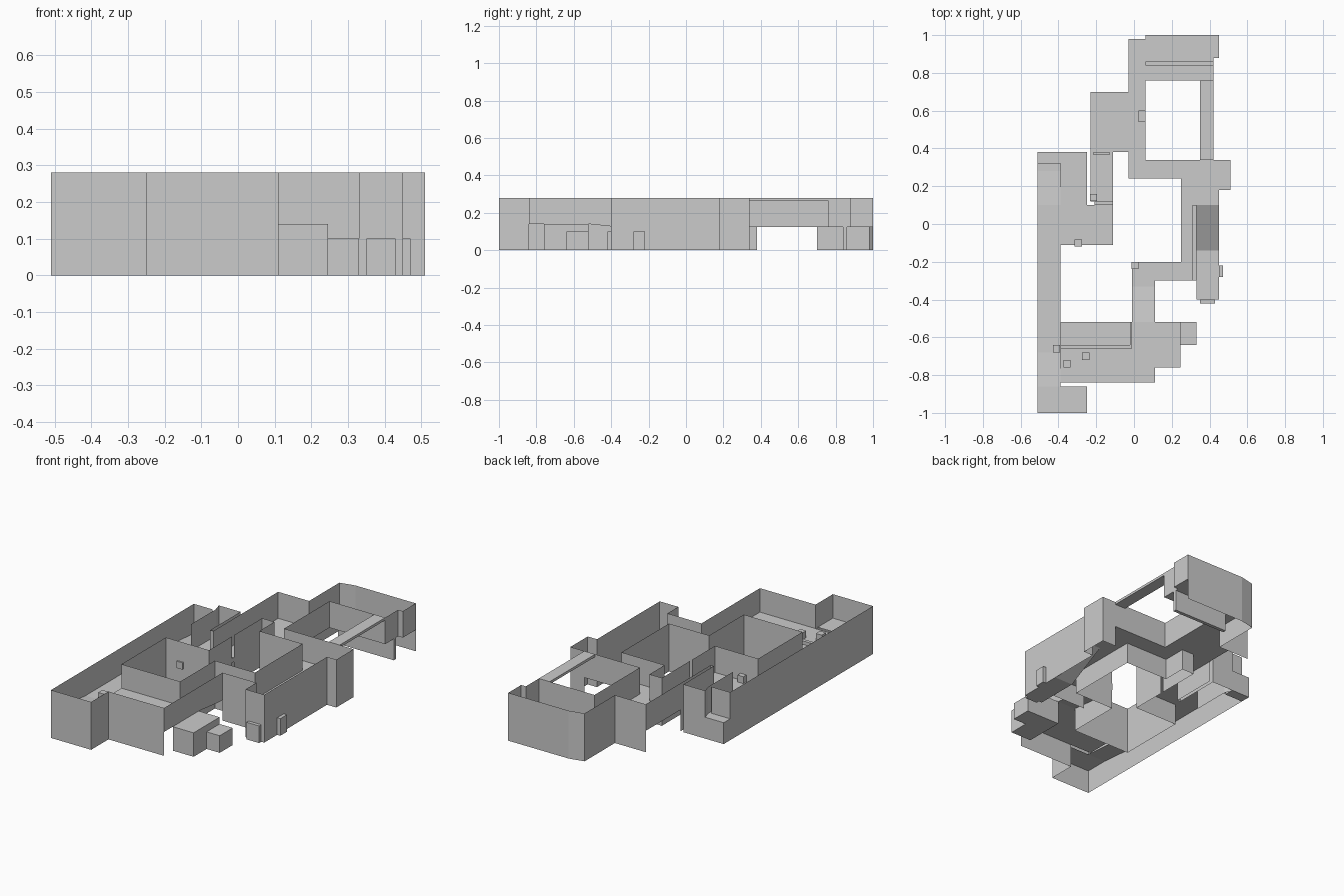
import bpy

if "Cube" in bpy.data.objects:
    bpy.data.objects.remove(bpy.data.objects["Cube"])

TOP = 0.28   # top edge of all walls
UP = 0.125   # upper floor level


def mesh(name, verts, faces):
    me = bpy.data.meshes.new(name)
    me.from_pydata(verts, [], faces)
    me.update()
    ob = bpy.data.objects.new(name, me)
    bpy.context.collection.objects.link(ob)
    return ob


def wall(name, pts, z0=0.0, z1=TOP):
    """Thin upright wall sheet following a plan path."""
    n = len(pts)
    verts = [(x, y, z0) for x, y in pts] + [(x, y, z1) for x, y in pts]
    return mesh(name, verts, [(i, i + 1, n + i + 1, n + i) for i in range(n - 1)])


def floor(name, x0, x1, y0, y1, za, zb=None):
    """Floor sheet; za is the height at y0 and zb at y1 (ramp)."""
    zb = za if zb is None else zb
    return mesh(name, [(x0, y0, za), (x1, y0, za), (x1, y1, zb), (x0, y1, zb)],
                [(0, 1, 2, 3)])


def box(name, x0, x1, y0, y1, z0, z1):
    v = [(x, y, z) for z in (z0, z1) for x, y in ((x0, y0), (x1, y0), (x1, y1), (x0, y1))]
    f = [(3, 2, 1, 0), (4, 5, 6, 7)] + [(i, (i + 1) % 4, 4 + (i + 1) % 4, 4 + i) for i in range(4)]
    return mesh(name, v, f)


# Outer walls reaching the ground
wall("west_outer_wall", [(-.51, .32), (-.51, -1), (-.25, -1), (-.25, -.84), (.11, -.84)])
wall("east_hall_wall", [(.11, -.3), (.33, -.3), (.33, -.4), (.45, -.4), (.45, .18),
                        (.51, .18), (.51, .34), (.42, .34)])
wall("north_wall", [(.45, 1), (.06, 1), (-.03, .98), (-.03, .7), (-.23, .7)])
wall("passage_west_wall", [(-.23, .38), (-.23, .1)])
wall("northwest_room_wall", [(-.23, .1), (-.25, .1), (-.25, .38), (-.39, .38), (-.375, .33), (-.375, .1)])
wall("northwest_end_wall", [(-.51, .32), (-.39, .32)], .11)

# Courtyard walls
wall("courtyard_wall", [(-.11, .38), (-.03, .38), (-.03, .24), (.25, .24), (.25, -.2),
                        (-.01, -.2), (-.01, -.52), (-.39, -.52), (-.39, -.11),
                        (-.11, -.11), (-.11, .1)])
wall("passage_east_wall", [(-.11, .12), (-.11, .38)])

# Walls that stop at the upper floor
wall("north_room_west_wall", [(-.23, .7), (-.23, .38)], UP)
wall("light_well_wall", [(.42, .34), (.06, .34), (.06, .76), (.42, .76), (.42, .88),
                         (.45, .88), (.45, 1)], UP)
mesh("south_room_east_wall",
     [(.11, -.84, .14), (.11, -.52, .14), (.11, -.33, .12), (.11, -.3, .12),
      (.11, -.3, TOP), (.11, -.84, TOP)], [(0, 1, 2, 3, 4, 5)])

# Level floors and ramps: x0, x1, y0, y1, height, end height
floors = {
    "southwest_floor": (-.51, -.25, -1, -.86, .14),
    "south_ramp": (-.51, -.39, -.86, -.68, .14, UP),
    "west_corridor_floor": (-.51, -.39, -.68, .1, UP),
    "west_ramp": (-.51, -.39, .1, .28, UP, .11),
    "northwest_floor": (-.51, -.39, .28, .32, .11),
    "northwest_room_floor": (-.39, -.25, -.11, .38, UP),
    "northwest_alcove_floor": (-.25, -.11, -.11, .1, UP),
    "south_room_floor": (-.39, .11, -.84, -.52, .14),
    "south_slope": (-.01, .11, -.52, -.33, .14, .12),
    "landing_floor": (-.01, .33, -.3, -.2, .12),
    "landing_joint_floor": (-.01, .11, -.33, -.3, .12),
    "balcony_floor": (.25, .33, -.2, .34, UP),
    "hall_floor": (.33, .45, -.4, -.14, 0),
    "hall_ramp": (.33, .45, -.14, .1, 0, UP),
    "hall_upper_floor": (.33, .45, .1, .34, UP),
    "hall_niche_floor": (.45, .51, .18, .34, UP),
    "middle_passage_floor": (-.03, .25, .24, .34, UP),
    "passage_floor": (-.23, -.11, .12, .38, UP),
    "north_room_floor": (-.23, -.03, .38, .7, UP),
    "north_passage_floor": (-.03, .06, .34, .98, UP),
    "north_hall_floor": (.06, .42, .76, 1, UP),
    "north_niche_floor": (.42, .45, .88, 1, UP),
}
for name, args in floors.items():
    floor(name, *args)

# Closed blocks, door boxes, rails and crates
boxes = {
    "bridge_slab": (.35, .42, .34, .76, .265, TOP),
    "north_panel": (.06, .42, .84, .86, 0, .14),
    "south_block": (.11, .245, -.76, -.52, 0, .14),
    "south_block_door": (.245, .33, -.64, -.52, 0, .1),
    "hall_south_door": (.35, .43, -.42, -.4, 0, .1),
    "hall_east_door": (.45, .47, -.28, -.22, 0, .1),
    "northwest_door": (-.51, -.39, .32, .38, 0, .125),
    "balcony_rail": (.31, .33, -.3, .1, UP, .15),
    "south_ledge": (-.39, -.01, -.66, -.64, .14, .16),
    "south_ledge_end": (-.02, -.01, -.64, -.52, .14, .16),
    "passage_sill": (-.21, -.11, .1, .12, UP, .15),
    "passage_beam": (-.215, -.13, .365, .38, UP, .14),
}
for name, args in boxes.items():
    box(name, *args)

for i, (x, y, z) in enumerate([(-.355, -.74, .14), (-.255, -.70, .14), (-.41, -.66, UP),
                               (-.295, -.10, UP), (-.215, .14, UP), (.005, -.22, .12)]):
    box(f"crate_{i + 1}", x - .019, x + .019, y - .019, y + .019, z, z + .04)
box("north_crate", .025, .06, .54, .60, UP, .16)
